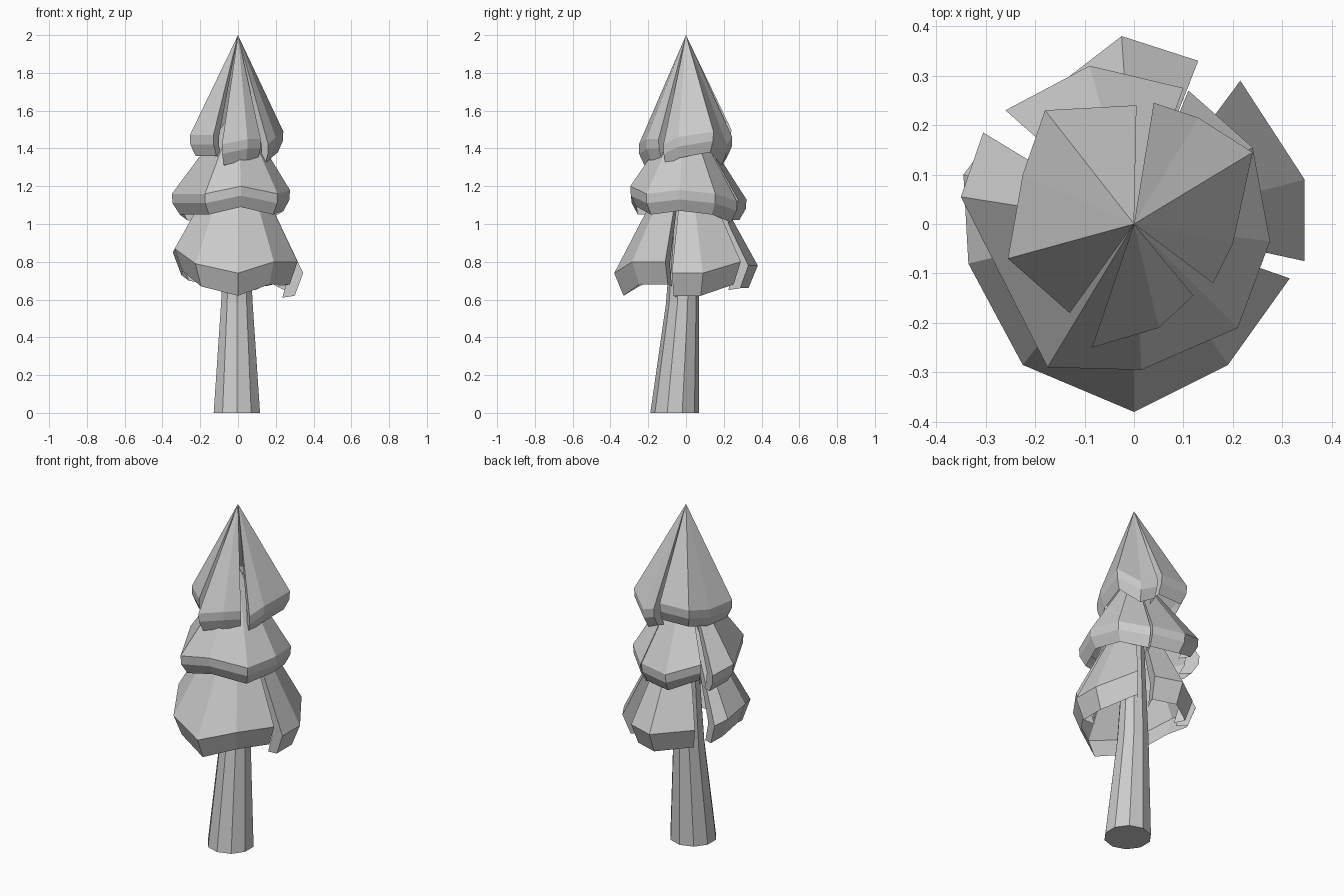
import bpy
import bmesh
import math

default_cube = bpy.data.objects.get("Cube")
if default_cube:
    bpy.data.objects.remove(default_cube, do_unlink=True)

# One plain grey for the whole tree
grey = bpy.data.materials.new("plain_grey")
grey.use_nodes = True
grey_value = (0.6, 0.6, 0.6, 1.0)
grey.diffuse_color = grey_value
grey.node_tree.nodes["Principled BSDF"].inputs["Base Color"].default_value = grey_value


def finish(name, bm):
    """Turn a bmesh into a flat shaded object."""
    mesh = bpy.data.meshes.new(name)
    bm.to_mesh(mesh)
    bm.free()
    mesh.materials.append(grey)
    obj = bpy.data.objects.new(name, mesh)
    bpy.context.collection.objects.link(obj)
    return obj


def strip(bm, upper, lower):
    """Join two rows of vertices with quads."""
    for i in range(len(upper) - 1):
        bm.faces.new((upper[i], upper[i + 1], lower[i + 1], lower[i]))


def bough(name, apex_height, rim, lip):
    """Fan from an apex to a clockwise rim, with a turned-in lip and folded ends."""
    bm = bmesh.new()
    apex = bm.verts.new((0, 0, apex_height))

    def tuck(point):
        return (point[0] * 0.78, point[1] * 0.78, point[2] - 0.01)

    outline = [tuck(rim[0])] + list(rim) + [tuck(rim[-1])]
    rows = [[bm.verts.new((x * scale, y * scale, z - drop)) for x, y, z in outline]
            for scale, drop in [(1, 0)] + lip]
    for first, second in zip(rows[0], rows[0][1:]):
        bm.faces.new((apex, second, first))
    for upper, lower in zip(rows, rows[1:]):
        strip(bm, upper[::-1], lower[::-1])
    bmesh.ops.reverse_faces(bm, faces=[f for f in bm.faces if len(f.verts) == 4])
    return finish(name, bm)


def trunk(name, sides, sections):
    """Loft of regular polygons given as height, y centre and radius."""
    bm = bmesh.new()
    rings = []
    for height, centre, radius in sections:
        rings.append([bm.verts.new((radius * math.cos(a) - 0.006, centre + radius * math.sin(a), height))
                      for a in (math.tau * (i + 0.5) / sides for i in range(sides))])
    for lower, upper in zip(rings, rings[1:]):
        strip(bm, lower + lower[:1], upper + upper[:1])
    bm.faces.new(rings[0])
    bm.faces.new(rings[-1])
    bmesh.ops.recalc_face_normals(bm, faces=bm.faces)
    return finish(name, bm)


trunk("trunk", 10, [(0, -0.06, 0.129), (0.58, -0.018, 0.088), (1.45, 0, 0.04)])

# Lips of the boughs: scale towards the axis and drop below the rim
double_lip = [(0.99, 0.05), (0.88, 0.11)]
single_lip = [(0.87, 0.12)]

# Top tier
bough("top_right_bough", 2, [
    (-0.13, -0.18, 1.47), (-0.255, -0.07, 1.47), (-0.225, 0.1, 1.47),
    (-0.18, 0.23, 1.5), (0.005, 0.24, 1.5)], double_lip)
bough("top_left_bough", 2, [
    (0.04, 0.245, 1.46), (0.13, 0.215, 1.42), (0.24, 0.145, 1.49),
    (0.2, -0.04, 1.46), (0.16, -0.12, 1.42)], double_lip)
bough("top_front_bough", 2, [
    (0.12, -0.145, 1.45), (0.05, -0.21, 1.45), (-0.085, -0.25, 1.42)], double_lip)

# Middle tier
bough("middle_back_bough", 1.63, [
    (-0.26, 0.23, 1.2), (-0.09, 0.32, 1.13), (0.1, 0.275, 1.13)], double_lip)
bough("middle_front_bough", 1.63, [
    (0.11, 0.27, 1.12), (0.24, 0.155, 1.16), (0.275, -0.035, 1.18),
    (0.21, -0.21, 1.16), (0.015, -0.295, 1.2), (-0.175, -0.29, 1.16),
    (-0.35, 0.055, 1.16), (-0.305, 0.185, 1.13)], double_lip)

# Bottom tier
bough("bottom_back_bough", 1.47, [
    (-0.22, 0.23, 0.8), (-0.025, 0.38, 0.78), (0.13, 0.33, 0.78)], single_lip)
bough("bottom_left_bough", 1.47, [
    (0.215, 0.29, 0.8), (0.345, 0.09, 0.74), (0.345, -0.075, 0.74)], single_lip)
bough("bottom_front_bough", 1.47, [
    (0.315, -0.11, 0.8), (0.19, -0.285, 0.8), (0, -0.38, 0.74),
    (-0.225, -0.285, 0.79), (-0.335, -0.08, 0.87), (-0.345, 0.1, 0.85),
    (-0.3, 0.16, 0.82)], single_lip)
